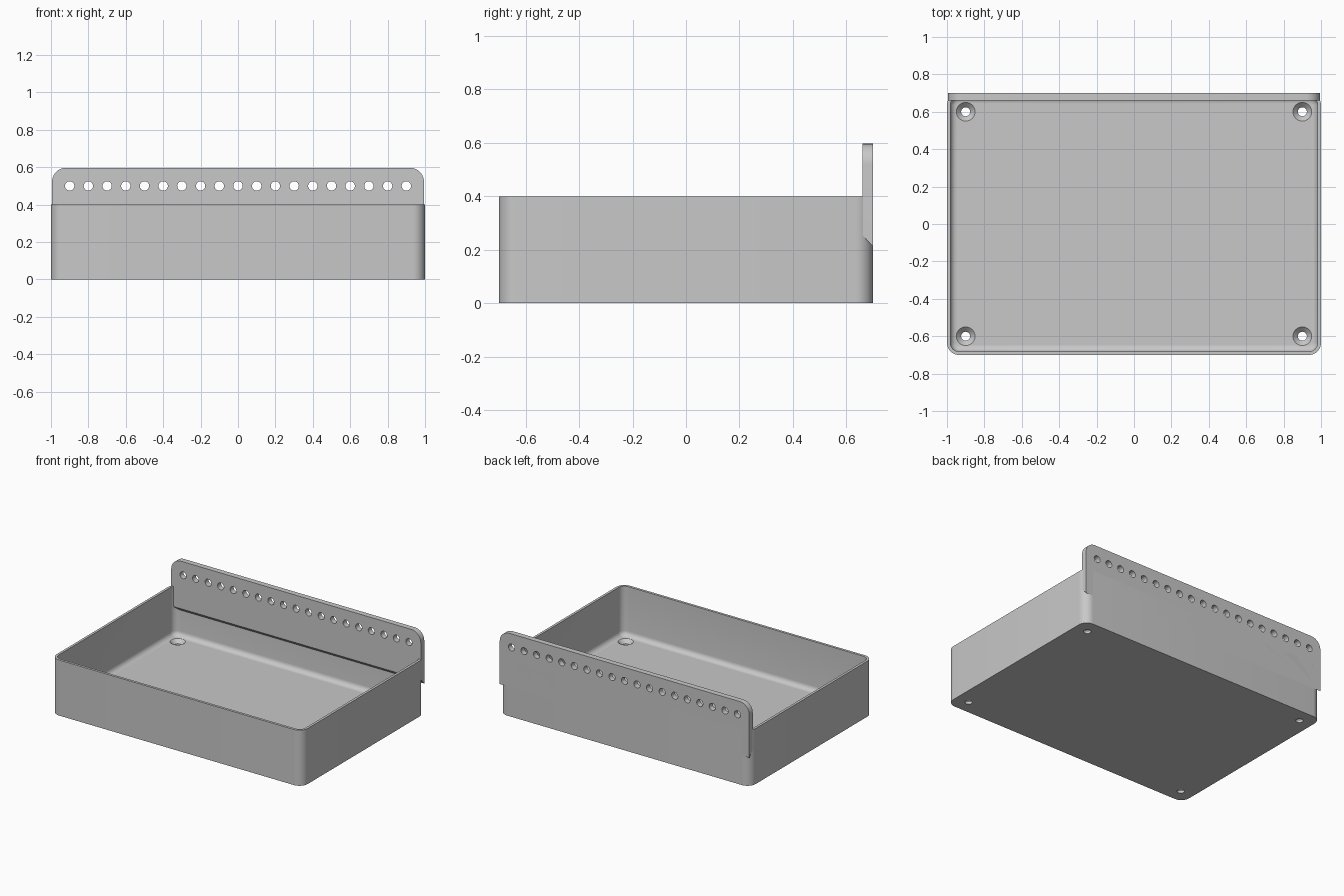
import bpy, bmesh
from math import sin, cos, pi

if "Cube" in bpy.data.objects:
    bpy.data.objects.remove(bpy.data.objects["Cube"], do_unlink=True)

HALF_X, HALF_Y, WALL_TOP = 1.0, 0.7, 0.4
CORNER, WALL, FLOOR, FILLET = 0.065, 0.018, 0.045, 0.035

grey = bpy.data.materials.new("plain grey")
grey.use_nodes = True
colour = (0.58, 0.58, 0.58, 1)
grey.diffuse_color = colour
grey.node_tree.nodes["Principled BSDF"].inputs["Base Color"].default_value = colour


def make_object(name, bm):
    bmesh.ops.recalc_face_normals(bm, faces=bm.faces)
    mesh = bpy.data.meshes.new(name)
    bm.to_mesh(mesh)
    bm.free()
    mesh.materials.append(grey)
    obj = bpy.data.objects.new(name, mesh)
    bpy.context.collection.objects.link(obj)
    return obj


def arc(cx, cy, r, start, steps=10):
    angles = [start + pi / 2 * i / steps for i in range(steps + 1)]
    return [(cx + r * cos(a), cy + r * sin(a)) for a in angles]


def ring(bm, inset, z):
    """Rounded rectangle of vertices, inset from the outer outline."""
    r = CORNER - inset
    cx, cy = HALF_X - CORNER, HALF_Y - CORNER
    points = []
    for k, (sx, sy) in enumerate([(1, 1), (-1, 1), (-1, -1), (1, -1)]):
        points += arc(sx * cx, sy * cy, r, k * pi / 2)
    return [bm.verts.new((x, y, z)) for x, y in points]


def bridge(bm, a, b):
    n = len(a)
    for i in range(n):
        j = (i + 1) % n
        bm.faces.new((a[i], a[j], b[j], b[i]))


def lathe(bm, x, y, profile, sides=32):
    """Closed turned solid about a vertical axis."""
    rings = []
    for r, z in profile:
        rings.append([bm.verts.new((x + r * cos(2 * pi * i / sides),
                                    y + r * sin(2 * pi * i / sides), z))
                      for i in range(sides)])
    for a, b in zip(rings, rings[1:]):
        bridge(bm, a, b)
    bm.faces.new(rings[0])
    bm.faces.new(rings[-1])


def cut(target, cutter):
    cutter.hide_render = True
    mod = target.modifiers.new("holes", 'BOOLEAN')
    mod.operation, mod.solver, mod.object = 'DIFFERENCE', 'EXACT', cutter
    bpy.ops.object.select_all(action='DESELECT')
    target.select_set(True)
    bpy.context.view_layer.objects.active = target
    bpy.ops.object.modifier_apply(modifier=mod.name)
    bpy.data.objects.remove(cutter, do_unlink=True)
    bpy.ops.object.shade_smooth_by_angle(angle=0.5)


# Tray: outer wall, rim, inner wall, curved floor edge
bm = bmesh.new()
section = [(0, 0), (0, WALL_TOP), (WALL, WALL_TOP)]
for i in range(7):
    a = pi / 2 * i / 6
    section.append((WALL + FILLET * (1 - cos(a)), FLOOR + FILLET * (1 - sin(a))))
rings = [ring(bm, inset, z) for inset, z in section]
for a, b in zip(rings, rings[1:]):
    bridge(bm, a, b)
bm.faces.new(rings[0])
bm.faces.new(rings[-1])
tray = make_object("tray", bm)

# Countersunk screw holes in the floor
bm = bmesh.new()
for x in (-0.9, 0.9):
    for y in (-0.6, 0.6):
        lathe(bm, x, y, [(0.024, -0.05), (0.024, FLOOR - 0.026),
                         (0.05, FLOOR), (0.05, FLOOR + 0.02)])
cut(tray, make_object("screw_hole_cutter", bm))

# Back plate: rounded top corners, sloping underside
PLATE_X, PLATE_TOP, PLATE_R = 0.994, 0.597, 0.075
outline = arc(PLATE_X - PLATE_R, PLATE_TOP - PLATE_R, PLATE_R, 0)
outline += arc(PLATE_R - PLATE_X, PLATE_TOP - PLATE_R, PLATE_R, pi / 2)
bm = bmesh.new()
sides = []
for y, bottom in ((0.66, 0.255), (HALF_Y, 0.212)):
    points = outline + [(-PLATE_X, bottom), (PLATE_X, bottom)]
    sides.append([bm.verts.new((x, y, z)) for x, z in points])
bridge(bm, *sides)
for side in sides:
    bm.faces.new(side)
plate = make_object("back_plate", bm)

# Row of holes along the back plate
bm = bmesh.new()
for i in range(19):
    lathe(bm, -0.9 + 0.1 * i, 0, [(0.025, -0.1), (0.025, 0.1)], 24)
for v in bm.verts:
    v.co = (v.co.x, 0.68 + v.co.z, 0.5 + v.co.y)
cut(plate, make_object("plate_hole_cutter", bm))
